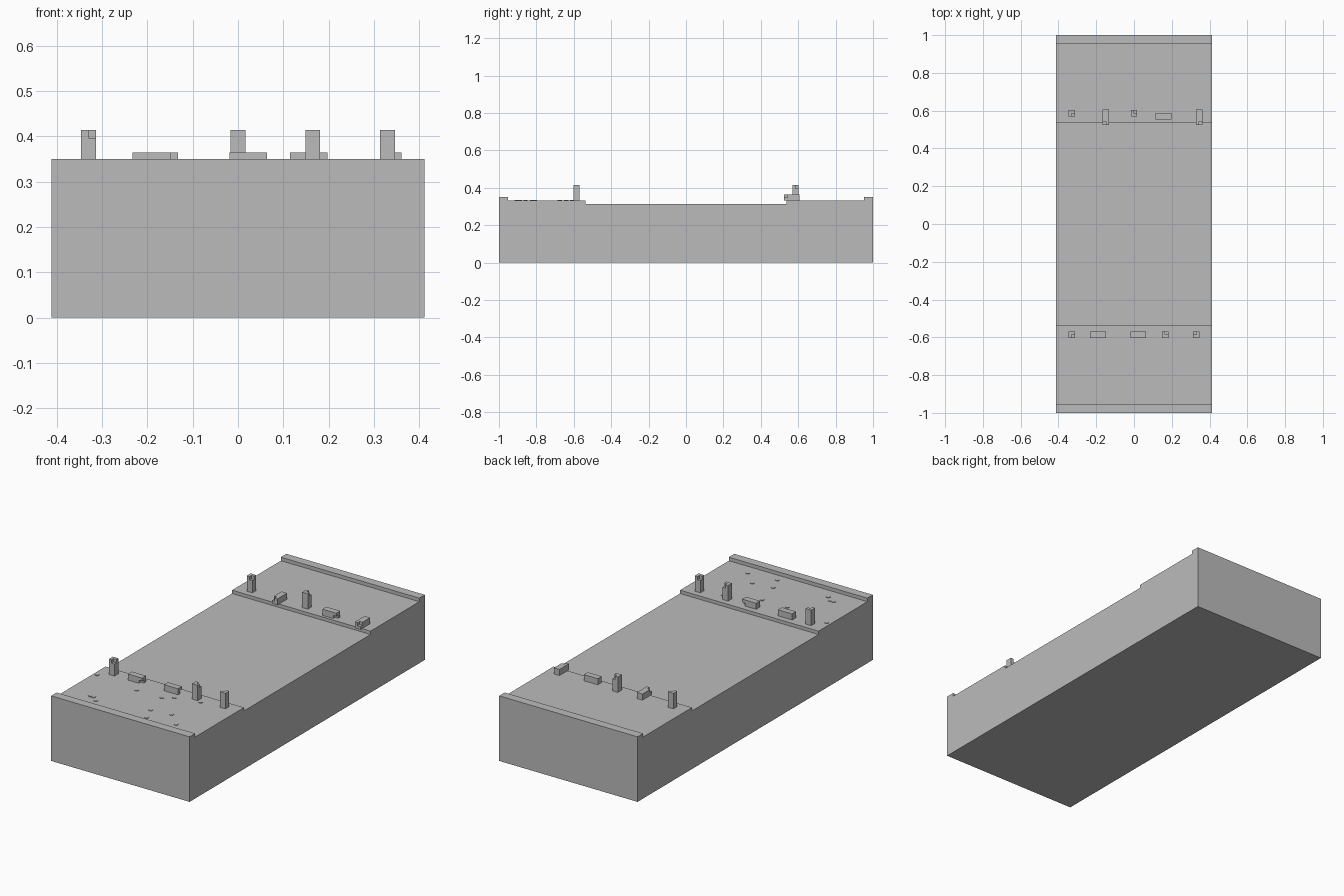
import bpy, bmesh
from math import pi
from mathutils import Matrix, Vector

cube = bpy.data.objects.get("Cube")
if cube:
    bpy.data.objects.remove(cube, do_unlink=True)

grey = bpy.data.materials.new("plain grey")
grey.use_nodes = True
colour = (0.5, 0.5, 0.5, 1)
grey.diffuse_color = colour
grey.node_tree.nodes["Principled BSDF"].inputs["Base Color"].default_value = colour

HALF_W, WALK, ROAD, CURB = 0.412, 0.331, 0.313, 0.35
SIZE, LENGTH, HEAD = 0.033, 0.083, 0.018


def extrude(bm, points, direction):
    """Closed prism from a flat outline."""
    face = bm.faces.new([bm.verts.new(p) for p in points])
    made = bmesh.ops.extrude_face_region(bm, geom=[face])["geom"]
    verts = [v for v in made if isinstance(v, bmesh.types.BMVert)]
    bmesh.ops.translate(bm, verts=verts, vec=direction)


def finish(bm, name):
    bmesh.ops.recalc_face_normals(bm, faces=bm.faces)
    mesh = bpy.data.meshes.new(name)
    bm.to_mesh(mesh)
    bm.free()
    mesh.materials.append(grey)
    obj = bpy.data.objects.new(name, mesh)
    bpy.context.collection.objects.link(obj)
    return obj


# Street slab: one stepped side profile, symmetrical front to back
half = [(1, 0), (1, CURB), (0.953, CURB), (0.953, WALK), (0.538, WALK), (0.538, ROAD)]
profile = half + [(-y, z) for y, z in reversed(half)]
bm = bmesh.new()
extrude(bm, [(-HALF_W, y, z) for y, z in profile], Vector((2 * HALF_W, 0, 0)))
finish(bm, "street_slab")


# Blocky figures: a square body with a corner missing beside the head
def figure(name, x, y, pose, turn=0):
    bm = bmesh.new()
    s = SIZE / 2
    base, neck = -LENGTH / 2, LENGTH / 2 - HEAD
    square = [(-s, -s), (s, -s), (s, s), (-s, s)]
    corner = [(-s, -s), (0, -s), (0, 0), (s, 0), (s, s), (-s, s)]
    extrude(bm, [(a, b, base) for a, b in square], Vector((0, 0, LENGTH - HEAD)))
    extrude(bm, [(a, b, neck) for a, b in corner], Vector((0, 0, HEAD)))
    spin = Matrix.Rotation(turn * pi / 2, 4, "Z")
    tilt = {"stand": Matrix(), "x": Matrix.Rotation(pi / 2, 4, "Y"),
            "y": Matrix.Rotation(pi / 2, 4, "X")}[pose]
    height = LENGTH if pose == "stand" else SIZE
    place = Matrix.Translation((x, y, WALK + height / 2))
    bmesh.ops.transform(bm, matrix=place @ tilt @ spin, verts=bm.verts)
    finish(bm, name)


ROW = 0.586
for i, x in enumerate((-0.33, 0.165, 0.33)):
    figure(f"front_standing_figure_{i + 1}", x, -ROW, "stand", i)
for i, x in enumerate((-0.191, 0.023)):
    figure(f"front_lying_figure_{i + 1}", x, -ROW, "x", i)
for i, x in enumerate((-0.33, 0)):
    figure(f"back_standing_figure_{i + 1}", x, ROW, "stand", i)
figure("back_lying_figure_1", -0.149, 0.565, "y", 2)
figure("back_lying_figure_2", 0.156, 0.57, "x")
figure("back_lying_figure_3", 0.345, 0.565, "y", 1)

# Small flat studs scattered over the front pavement
spots = [(-0.39, -0.64), (-0.13, -0.675), (0.02, -0.675), (0.07, -0.64),
         (0.205, -0.61), (-0.278, -0.858), (-0.258, -0.858), (-0.225, -0.888),
         (0.057, -0.822), (0.17, -0.807), (0.09, -0.905), (0.254, -0.888)]
bm = bmesh.new()
for x, y in spots:
    bmesh.ops.create_cone(bm, cap_ends=True, segments=8, radius1=0.011, radius2=0.011,
                          depth=0.004, matrix=Matrix.Translation((x, y, WALK + 0.001)))
finish(bm, "pavement_studs")
